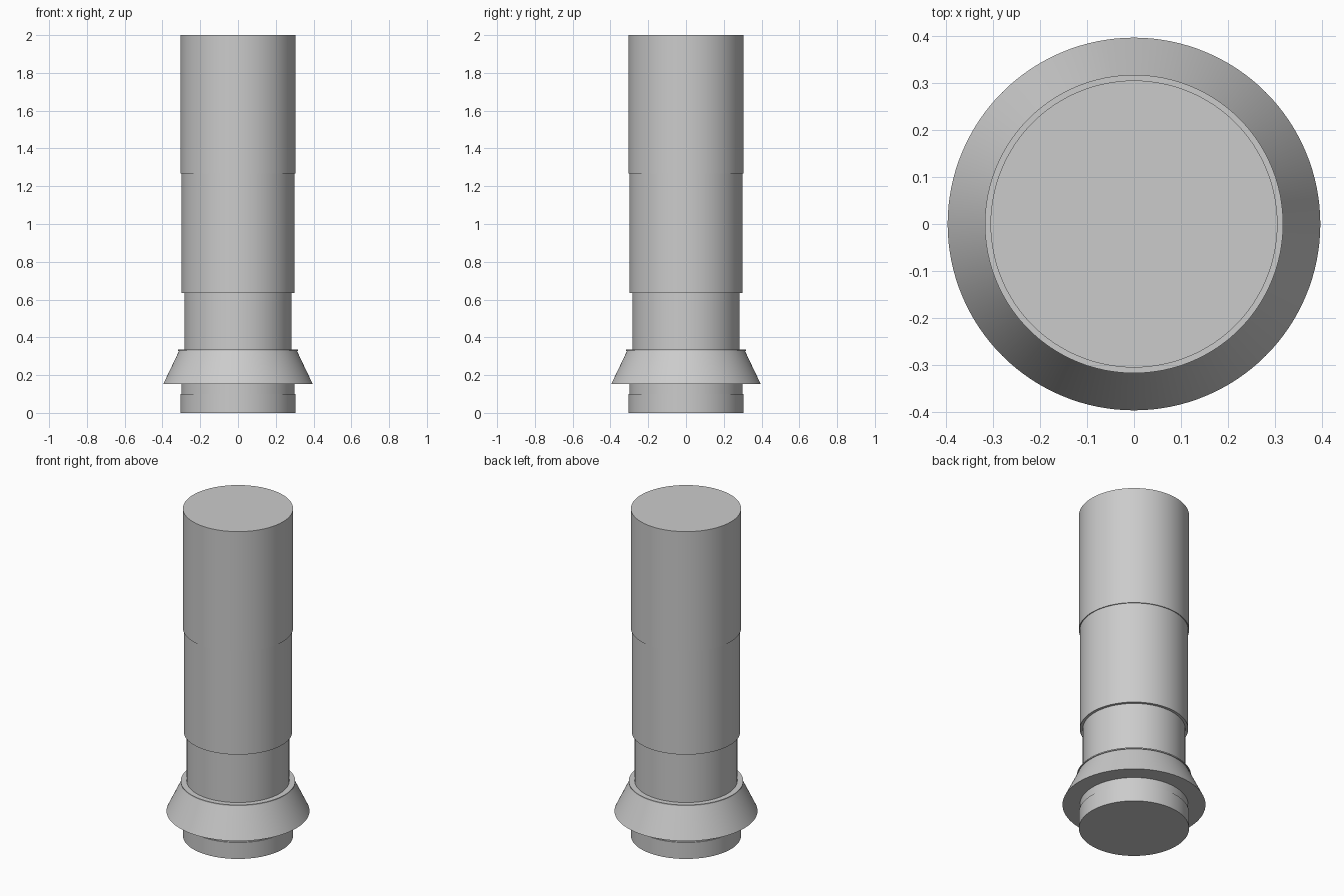
import bpy, bmesh, math

if "Cube" in bpy.data.objects:
    bpy.data.objects.remove(bpy.data.objects["Cube"], do_unlink=True)

SEGMENTS = 128

grey = bpy.data.materials.new("plain_grey")
grey.use_nodes = True
colour = (0.6, 0.6, 0.6, 1)
grey.diffuse_color = colour
grey.node_tree.nodes["Principled BSDF"].inputs["Base Color"].default_value = colour


def turned(name, profile):
    """Solid of revolution from (radius, height) pairs, bottom to top, capped."""
    bm = bmesh.new()
    rings = []
    for r, z in profile:
        rings.append([bm.verts.new((r * math.cos(a), r * math.sin(a), z))
                      for a in (2 * math.pi * i / SEGMENTS for i in range(SEGMENTS))])
    for low, high in zip(rings, rings[1:]):
        for i in range(SEGMENTS):
            j = (i + 1) % SEGMENTS
            bm.faces.new((low[i], low[j], high[j], high[i]))
    bm.faces.new(rings[0][::-1])
    bm.faces.new(rings[-1])
    mesh = bpy.data.meshes.new(name)
    bm.to_mesh(mesh)
    bm.free()
    mesh.materials.append(grey)
    obj = bpy.data.objects.new(name, mesh)
    bpy.context.collection.objects.link(obj)
    bpy.ops.object.select_all(action='DESELECT')
    obj.select_set(True)
    bpy.context.view_layer.objects.active = obj
    bpy.ops.object.shade_smooth_by_angle(angle=math.radians(30))
    return obj


# Foot with a slightly narrower step under the collar
turned("foot", [(0.305, 0), (0.305, 0.1), (0.3, 0.1), (0.3, 0.152)])

# Flared collar with a thin lip on top
turned("collar", [(0.396, 0.152), (0.312, 0.328), (0.317, 0.328), (0.317, 0.335)])

# Recessed neck
turned("neck", [(0.284, 0.335), (0.284, 0.635)])

# Main barrel, a little wider in its upper half
turned("barrel", [(0.3, 0.635), (0.3, 1.268), (0.305, 1.268), (0.305, 2)])
